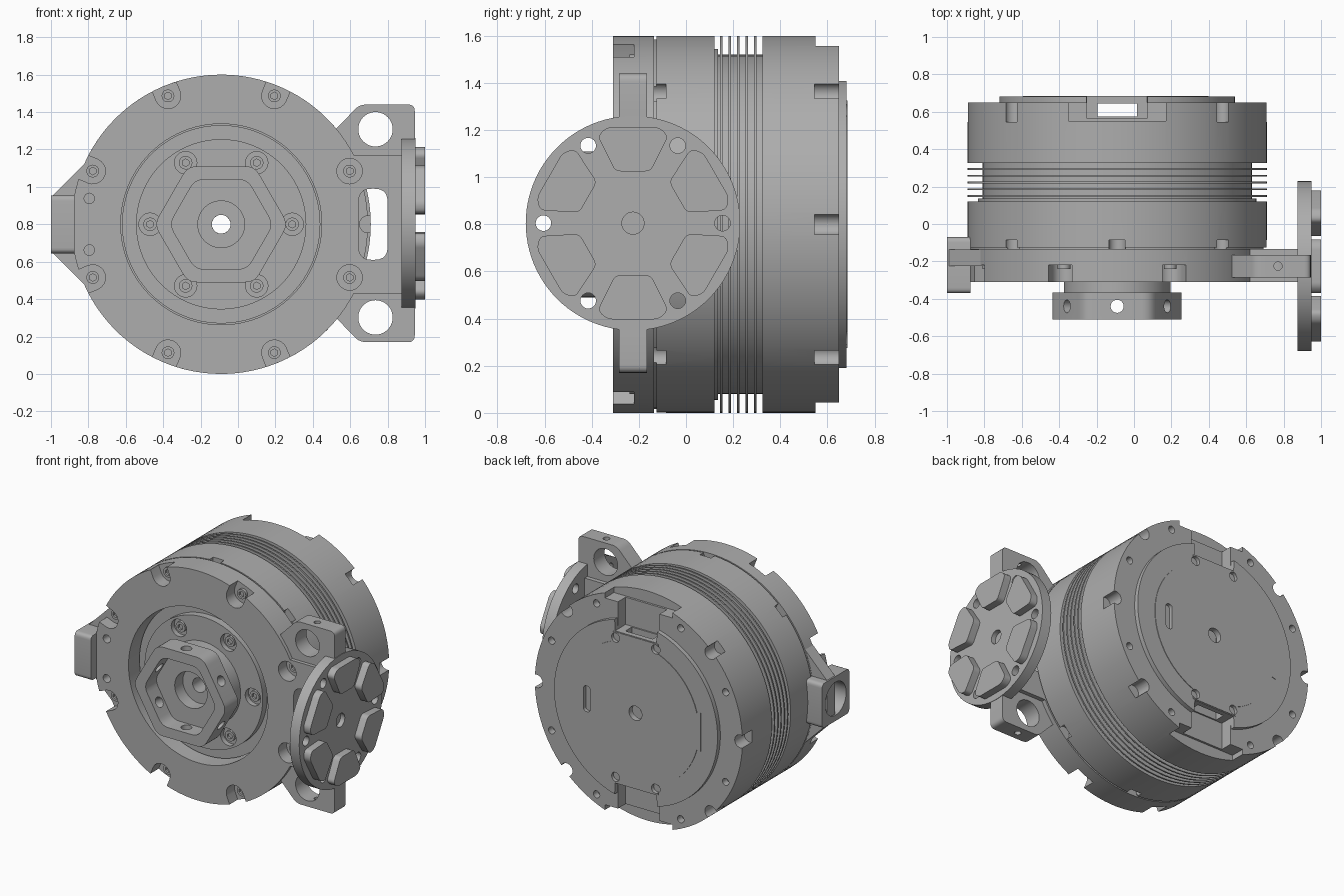
import bpy, bmesh
from math import sin, cos, pi, radians, asin
from mathutils import Vector

if "Cube" in bpy.data.objects:
    bpy.data.objects.remove(bpy.data.objects["Cube"])

CX, CZ, R = -0.09, 0.8, 0.8      # motor axis and radius
PY, PR = -0.225, 0.455           # side dial centre and radius
SEG = 96

metal = bpy.data.materials.new("grey metal")
metal.use_nodes = True
GREY = (0.42, 0.42, 0.42, 1)
metal.diffuse_color = GREY
metal.node_tree.nodes["Principled BSDF"].inputs["Base Color"].default_value = GREY


def finish(name, bm):
    bmesh.ops.recalc_face_normals(bm, faces=bm.faces)
    me = bpy.data.meshes.new(name)
    bm.to_mesh(me)
    bm.free()
    me.materials.append(metal)
    ob = bpy.data.objects.new(name, me)
    bpy.context.collection.objects.link(ob)
    return ob


def prism(bm, pts, t0, t1, axis="Y"):
    put = {"X": lambda u, v, t: (t, u, v), "Y": lambda u, v, t: (u, t, v)}[axis]
    a = [bm.verts.new(put(u, v, t0)) for u, v in pts]
    b = [bm.verts.new(put(u, v, t1)) for u, v in pts]
    bm.faces.new(a)
    bm.faces.new(b[::-1])
    for i in range(len(a)):
        j = (i + 1) % len(a)
        bm.faces.new((a[i], b[i], b[j], a[j]))


def rod(bm, p, q, r, n=24):
    p, q = Vector(p), Vector(q)
    d = q - p
    mat = d.to_track_quat("Z", "Y").to_matrix().to_4x4()
    mat.translation = (p + q) / 2
    bmesh.ops.create_cone(bm, cap_ends=True, segments=n, radius1=r, radius2=r,
                          depth=d.length, matrix=mat)


def rod_y(bm, x, z, y0, y1, r, n=24):
    rod(bm, (x, y0, z), (x, y1, z), r, n)


def box(x0, x1, z0, z1):
    return [(x0, z0), (x1, z0), (x1, z1), (x0, z1)]


def rounded(pts, r, n=5):
    out = []
    for i, p in enumerate(pts):
        p = Vector(p)
        a = (Vector(pts[i - 1]) - p).normalized() * r + p
        b = (Vector(pts[(i + 1) % len(pts)]) - p).normalized() * r + p
        for k in range(n + 1):
            t = k / n
            out.append(tuple(a * (1 - t) ** 2 + p * 2 * t * (1 - t) + b * t * t))
    return out


def polar(deg, r, cx=CX, cz=CZ):
    return cx + r * cos(radians(deg)), cz + r * sin(radians(deg))


def hexagon(apothem, r):
    return rounded([polar(60 * i, apothem / cos(pi / 6)) for i in range(6)], r)


def lathe(name, profile):
    bm = bmesh.new()
    rings = []
    for i in range(SEG):
        rings.append([bm.verts.new((p[0], y, p[1])) for r, y in profile
                      for p in [polar(360 * i / SEG, r)]])
    n = len(profile)
    for i in range(SEG):
        a, b = rings[i], rings[(i + 1) % SEG]
        for k in range(n):
            bm.faces.new((a[k], a[(k + 1) % n], b[(k + 1) % n], b[k]))
    return finish(name, bm)


def cut(ob, build):
    bm = bmesh.new()
    build(bm)
    tool = finish("cutter", bm)
    tool.hide_render = True
    mod = ob.modifiers.new("cut", "BOOLEAN")
    mod.operation, mod.solver, mod.object = "DIFFERENCE", "EXACT", tool
    dg = bpy.context.evaluated_depsgraph_get()
    me = bpy.data.meshes.new_from_object(ob.evaluated_get(dg))
    ob.modifiers.clear()
    ob.data = me
    bpy.data.objects.remove(tool)


def make(name, build):
    bm = bmesh.new()
    build(bm)
    return finish(name, bm)


# Main housing with cooling fins
profile = [(0.05, -0.2), (0.53, -0.2), (0.53, -0.14), (0.785, -0.14), (0.785, -0.125),
           (R, -0.125), (R, 0.12), (0.745, 0.12), (0.745, 0.135), (0.72, 0.135)]
for i in range(5):
    y = 0.15 + 0.036 * i
    profile += [(0.72, y - 0.005), (R, y - 0.005), (R, y + 0.005), (0.72, y + 0.005)]
profile += [(0.72, 0.325), (R, 0.325), (R, 0.65), (0.05, 0.65)]
housing = lathe("housing", profile)


def housing_pockets(bm):
    for a in range(0, 360, 45):
        x, z = polar(a, 0.785)
        rod_y(bm, x, z, -0.2, -0.085, 0.045)
        if a % 180 != 90:
            rod_y(bm, x, z, 0.545, 0.7, 0.045)
    for a in (25, 64):
        for b in (a, 180 - a, 180 + a, -a):
            rod_y(bm, *polar(b, 0.74), 0.6, 0.7, 0.025, 16)


cut(housing, housing_pockets)
cut(housing, lambda bm: [prism(bm, box(CX - 0.26, CX + 0.26, CZ + s * 0.72, CZ + s * 0.9), 0.55, 0.7)
                         for s in (1, -1)])
cut(housing, lambda bm: [prism(bm, box(CX - 0.16, CX + 0.16, CZ + s * 0.53, CZ + s * 0.9), 0.565, 0.7)
                         for s in (1, -1)])
cut(housing, lambda bm: prism(bm, box(CX - 0.105, CX + 0.105, -0.1, 1.7), 0.575, 0.7))

# Back plate with wire notches and thin centre cover
edge = []
for s in (0, 180):
    edge += [polar(s + a, 0.63) for a in range(-75, 76, 3)]
    k = 1 if s == 0 else -1
    edge += [(CX + k * 0.16, CZ + k * 0.53), (CX - k * 0.16, CZ + k * 0.53)]
back_plate = make("back_plate", lambda bm: prism(bm, edge, 0.645, 0.681))
seam = [polar(a, 0.49) for a in range(-69, 70, 6)] + [(CX + 0.175, CZ + 0.525), (CX - 0.175, CZ + 0.525)]
seam += [polar(a, 0.49) for a in range(111, 166, 6)] + [polar(165, 0.52), polar(195, 0.52)]
seam += [polar(a, 0.49) for a in range(195, 250, 6)] + [(CX - 0.175, CZ - 0.525), (CX + 0.175, CZ - 0.525)]
back_cover = make("back_cover", lambda bm: prism(bm, seam, 0.678, 0.685))


def cover_holes(bm):
    rod_y(bm, CX, CZ, 0.6, 0.72, 0.05)
    for sx in (1, -1):
        for sz in (1, -1):
            rod_y(bm, CX + sx * 0.155, CZ + sz * 0.485, 0.66, 0.72, 0.032, 16)
    prism(bm, rounded(box(CX + 0.35, CX + 0.4, CZ - 0.09, CZ + 0.09), 0.024), 0.66, 0.72)


cut(back_plate, cover_holes)
cut(back_cover, cover_holes)

# Front flange with side tab
lim = asin(0.37 / R) * 180 / pi
outline = [polar(lim + (360 - 2 * lim) * i / SEG, R) for i in range(SEG + 1)]
outline += [(0.88, CZ - 0.37), (0.88, CZ + 0.37)]
flange = make("front_flange", lambda bm: prism(bm, outline, -0.31, -0.135))
bolt_angles = [b for a in (22.5, 67.5) for b in (a, 180 - a, 180 + a, 360 - a)]


def flange_cuts(bm):
    rod_y(bm, CX, CZ, -0.4, 0, 0.537, SEG)
    prism(bm, rounded(box(0.645, 0.8, CZ - 0.19, CZ + 0.19), 0.07), -0.4, 0)
    for a in bolt_angles:
        c = Vector(polar(a, 0.743))
        if a in (22.5, 337.5):
            rod_y(bm, *c, -0.4, -0.22, 0.068)
            continue
        d = Vector((cos(radians(a)), sin(radians(a))))
        n = Vector((-d.y, d.x))
        arc = [c + 0.068 * (n * cos(t * pi / 10) - d * sin(t * pi / 10)) for t in range(11)]
        prism(bm, arc + [arc[-1] + d * 0.2, arc[0] + d * 0.2], -0.4, -0.22)
    for s in (1, -1):
        rod_y(bm, -0.795, CZ + s * 0.138, -0.4, -0.24, 0.028, 16)


cut(flange, flange_cuts)

# Output rotor and hex hub
rotor = lathe("output_rotor", [(0.05, -0.1), (0.05, -0.3), (0.125, -0.3), (0.125, -0.37), (0.285, -0.37),
                               (0.285, -0.25), (0.455, -0.25), (0.455, -0.12)])
cut(rotor, lambda bm: [rod_y(bm, *polar(60 * i, 0.38), -0.3, -0.215, 0.06) for i in range(6)])
hub = make("hex_hub", lambda bm: prism(bm, hexagon(0.31, 0.05), -0.51, -0.365))
cut(hub, lambda bm: prism(bm, hexagon(0.24, 0.05), -0.6, -0.39))
cut(hub, lambda bm: rod_y(bm, CX, CZ, -0.45, -0.3, 0.125, 48))


def hub_holes(bm):
    for a in range(30, 360, 60):
        (x0, z0), (x1, z1) = polar(a, 0.2), polar(a, 0.4)
        rod(bm, (x0, -0.44, z0), (x1, -0.44, z1), 0.035)


cut(hub, hub_holes)


# Bolt heads
def screw_heads(bm):
    for a in bolt_angles:
        rod_y(bm, *polar(a, 0.743), -0.24, -0.2, 0.034, 20)
    for i in range(6):
        rod_y(bm, *polar(60 * i, 0.38), -0.235, -0.2, 0.036, 20)


bolts = make("bolt_heads", screw_heads)
cut(bolts, lambda bm: [rod_y(bm, *polar(a, 0.743), -0.3, -0.225, 0.02, 6) for a in bolt_angles]
    + [rod_y(bm, *polar(60 * i, 0.38), -0.3, -0.22, 0.02, 6) for i in range(6)])

# Mounting lugs beside the dial
for name, s in (("upper_lug", 1), ("lower_lug", -1)):
    pts = [(0.5, 0.48), (0.65, 0.635), (0.945, 0.635), (0.945, 0.365), (0.5, 0.365)]
    pts = [(x, 0.805 + s * z) for x, z in rounded(pts, 0.035)]
    lug = make(name, lambda bm: prism(bm, pts, -0.285, -0.165))
    cut(lug, lambda bm: rod_y(bm, 0.735, 0.805 + s * 0.503, -0.4, 0, 0.092, 40))
    cut(lug, lambda bm: rod(bm, (0.77, PY, 0.805 + s * 0.55), (0.77, PY, 0.805 + s * 0.7), 0.022, 16))

# Side dial with six raised pads
dial = make("side_dial", lambda bm: rod(bm, (0.875, PY, 0.805), (0.948, PY, 0.805), PR, SEG))


def dial_holes(bm):
    for i in range(6):
        y, z = polar(60 * i, 0.38, PY, 0.805)
        rod(bm, (0.8, y, z), (1, y, z), 0.033)
    rod(bm, (0.915, PY, 0.805), (1, PY, 0.805), 0.047)


def pads(bm):
    shape = rounded([(0.22, -0.075), (0.37, -0.15), (0.408, -0.11),
                     (0.408, 0.11), (0.37, 0.15), (0.22, 0.075)], 0.025)
    for i in range(6):
        c, s = cos(radians(30 + 60 * i)), sin(radians(30 + 60 * i))
        prism(bm, [(PY + u * c - v * s, 0.805 + u * s + v * c) for u, v in shape], 0.94, 1.0, "X")


cut(dial, dial_holes)
make("dial_pads", pads)

# Opposite bracket: gusset and socket block
make("socket_gusset", lambda bm: prism(
    bm, [(-0.99, 0.955), (-0.72, 1.225), (-0.72, 0.375), (-0.99, 0.645)], -0.225, -0.137))
block = make("socket_block", lambda bm: prism(
    bm, rounded(box(-0.37, -0.07, 0.645, 0.955), 0.03), -1.0, -0.875, "X"))
cut(block, lambda bm: rod(bm, (-1.1, -0.22, CZ), (-0.91, -0.22, CZ), 0.115, 40))

# Shading
bpy.ops.object.select_all(action="DESELECT")
for ob in bpy.context.collection.objects:
    if ob.type == "MESH" and ob.data.materials and ob.data.materials[0] == metal:
        ob.select_set(True)
        bpy.context.view_layer.objects.active = ob
bpy.ops.object.shade_smooth_by_angle(angle=radians(30))
